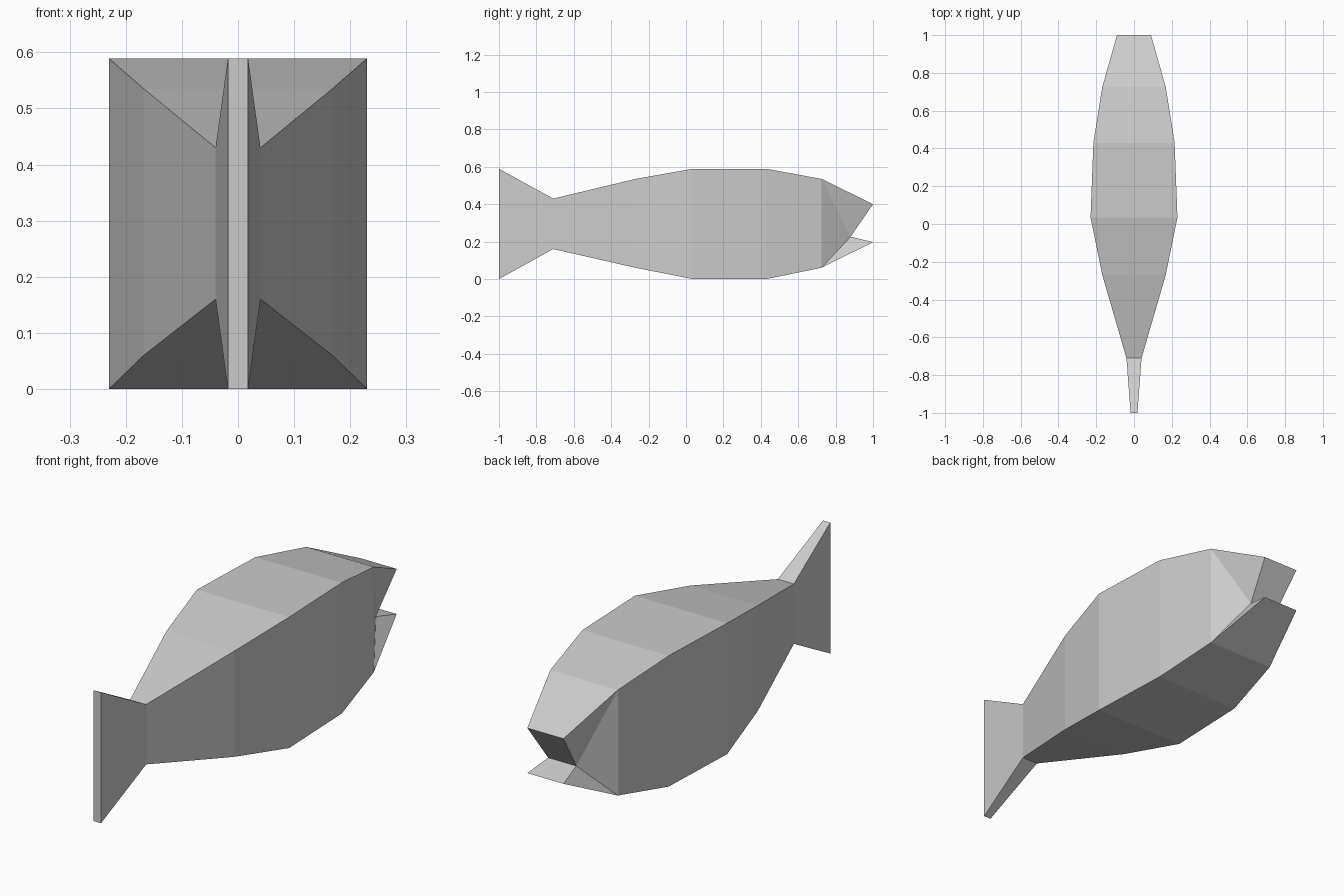
import bpy
import bmesh

cube = bpy.data.objects.get("Cube")
if cube:
    bpy.data.objects.remove(cube, do_unlink=True)

grey = bpy.data.materials.new("fish_grey")
grey.use_nodes = True
colour = (0.6, 0.6, 0.6, 1)
grey.diffuse_color = colour
grey.node_tree.nodes["Principled BSDF"].inputs["Base Color"].default_value = colour

bm = bmesh.new()


def pair(y, half_width, z):
    """Mirrored points: right, then left."""
    return [bm.verts.new((side * half_width, y, z)) for side in (-1, 1)]


def strip(a, b):
    """Quad between two mirrored pairs."""
    bm.faces.new((a[0], a[1], b[1], b[0]))


# Rectangular cross-sections from tail to head: y, half width, bottom, top
sections = [
    (-1.00, 0.018, 0.00, 0.589),
    (-0.71, 0.040, 0.16, 0.430),
    (-0.27, 0.168, 0.06, 0.535),
    (0.035, 0.230, 0.00, 0.589),
    (0.43, 0.215, 0.00, 0.589),
    (0.725, 0.168, 0.06, 0.535),
]
rings = [(pair(y, w, low), pair(y, w, high)) for y, w, low, high in sections]

# Tail end, then the body skin
strip(*rings[0])
for (low_a, top_a), (low_b, top_b) in zip(rings, rings[1:]):
    strip(low_a, low_b)
    strip(top_a, top_b)
    for i in (0, 1):
        bm.faces.new((low_a[i], low_b[i], top_b[i], top_a[i]))

# Open mouth: two lips meeting at a recessed corner
low, top = rings[-1]
upper_lip = pair(1.0, 0.09, 0.40)
corner = pair(0.88, 0.07, 0.226)
lower_lip = pair(1.0, 0.09, 0.197)
profile = [top, upper_lip, corner, lower_lip, low]
for a, b in zip(profile, profile[1:]):
    strip(a, b)

# Cheeks
for i in (0, 1):
    for a, b in ((top, upper_lip), (low, top), (lower_lip, low)):
        bm.faces.new((a[i], b[i], corner[i]))

bmesh.ops.recalc_face_normals(bm, faces=bm.faces)
mesh = bpy.data.meshes.new("fish_body")
bm.to_mesh(mesh)
bm.free()
mesh.materials.append(grey)
fish = bpy.data.objects.new("fish_body", mesh)
bpy.context.collection.objects.link(fish)
